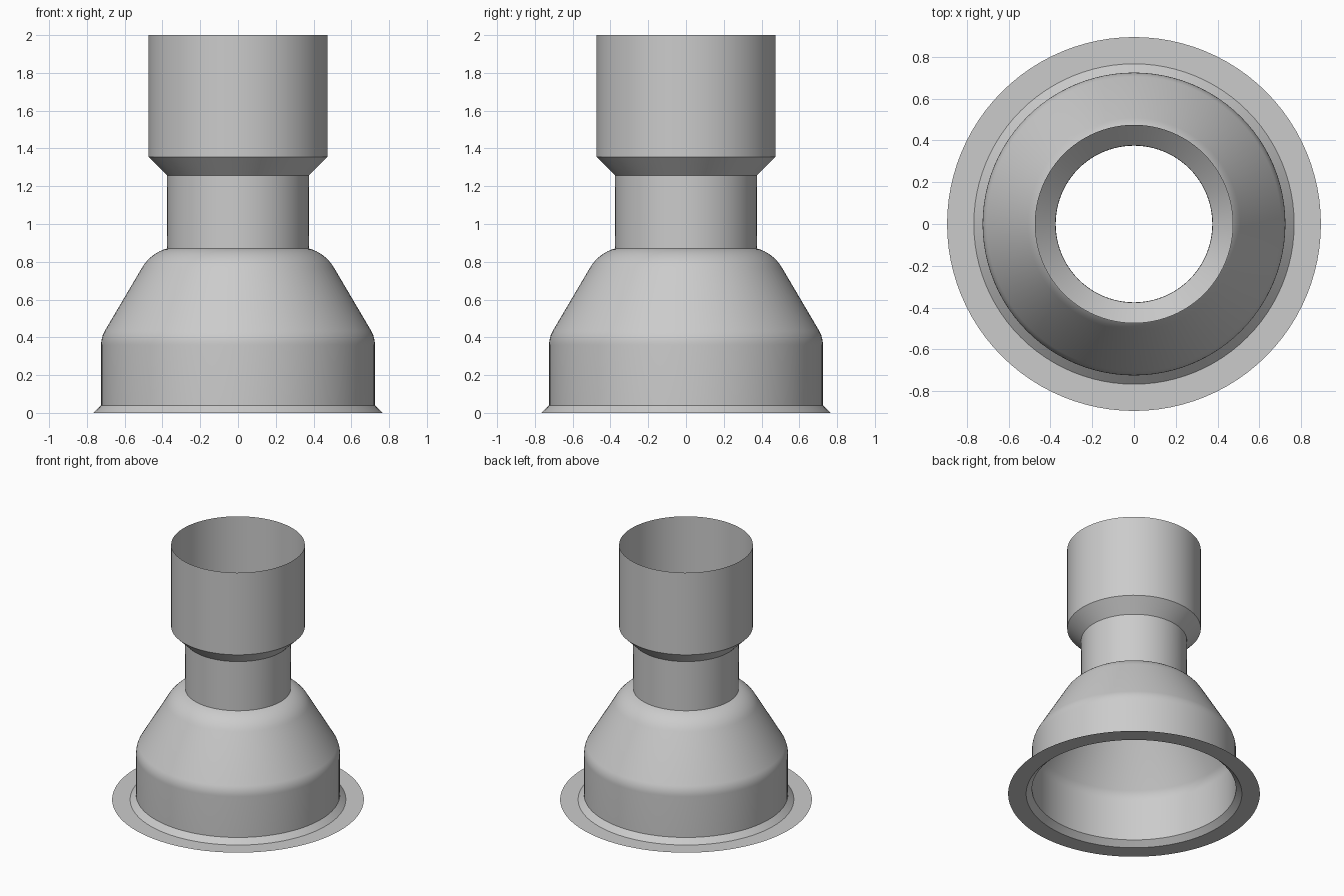
import bpy, bmesh, math
from mathutils import Matrix

cube = bpy.data.objects.get("Cube")
if cube:
    bpy.data.objects.remove(cube, do_unlink=True)

SEGMENTS = 96

# Single grey material
grey = bpy.data.materials.new("plain grey")
grey.use_nodes = True
colour = (0.6, 0.6, 0.6, 1)
grey.diffuse_color = colour
grey.node_tree.nodes["Principled BSDF"].inputs["Base Color"].default_value = colour


def arc(cx, cz, radius, start, end, steps):
    """Profile points on an arc, angles in degrees from the +radius axis."""
    angles = [math.radians(start + (end - start) * i / steps) for i in range(steps + 1)]
    return [(cx + radius * math.cos(a), cz + radius * math.sin(a)) for a in angles]


def revolve(name, profile):
    """Spin an open (radius, height) profile around z into a thin shell."""
    bm = bmesh.new()
    rings = []
    for r, z in profile:
        ring = bmesh.ops.create_circle(bm, segments=SEGMENTS, radius=r,
                                       matrix=Matrix.Translation((0, 0, z)))
        rings.append(ring["verts"])
    for low, high in zip(rings, rings[1:]):
        for i in range(SEGMENTS):
            j = (i + 1) % SEGMENTS
            bm.faces.new((low[i], low[j], high[j], high[i]))
    bm.normal_update()
    # Make the shell face outwards
    if sum(f.normal.dot(f.calc_center_median()) for f in bm.faces) < 0:
        bmesh.ops.reverse_faces(bm, faces=bm.faces[:])
    mesh = bpy.data.meshes.new(name)
    bm.to_mesh(mesh)
    bm.free()
    mesh.materials.append(grey)
    obj = bpy.data.objects.new(name, mesh)
    bpy.context.collection.objects.link(obj)
    bpy.ops.object.select_all(action="DESELECT")
    obj.select_set(True)
    bpy.context.view_layer.objects.active = obj
    bpy.ops.object.shade_smooth_by_angle(angle=math.radians(30))
    return obj


# Flat rim, flared foot, skirt, rounded shoulder, neck, flare and open collar
profile = [(0.895, 0), (0.767, 0), (0.725, 0.04)]
profile += arc(0.575, 0.36, 0.15, 0, 30, 6)
profile += arc(0.318, 0.658, 0.22, 30, 75, 8)
profile += [(0.376, 1.257), (0.475, 1.356), (0.475, 2)]
revolve("hollow_reducer_body", profile)
